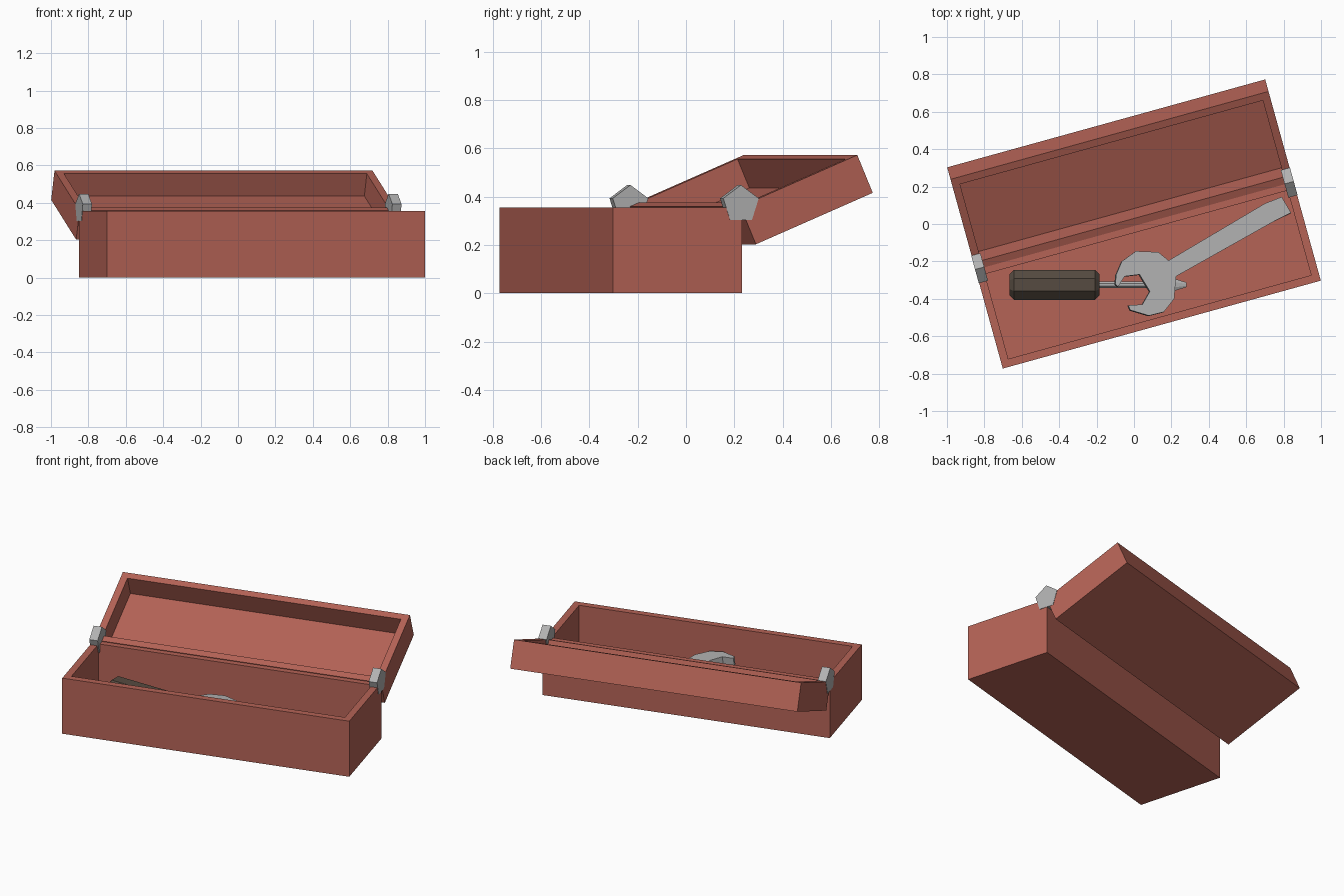
import bpy, bmesh, math
from mathutils import Matrix, Vector

if "Cube" in bpy.data.objects:
    bpy.data.objects.remove(bpy.data.objects["Cube"])

BOX = Matrix.Rotation(math.radians(15.45), 4, 'Z')   # whole box is turned on the floor
HALF, WALL = 0.882, 0.042
HINGE_Y, BASE_H = -0.004, 0.355


def material(name, rgb):
    m = bpy.data.materials.new(name)
    m.diffuse_color = (*rgb, 1)
    m.use_nodes = True
    m.node_tree.nodes["Principled BSDF"].inputs["Base Color"].default_value = m.diffuse_color
    return m


RED = material("red_brown", (0.46, 0.125, 0.093))
DARK = material("dark_brown", (0.092, 0.07, 0.052))
STEEL = material("steel", (0.44, 0.44, 0.44))


def finish(bm, name, mat, matrix=Matrix()):
    bmesh.ops.recalc_face_normals(bm, faces=bm.faces[:])
    mesh = bpy.data.meshes.new(name)
    bm.to_mesh(mesh)
    bm.free()
    ob = bpy.data.objects.new(name, mesh)
    ob.matrix_world = matrix
    mesh.materials.append(mat)
    bpy.context.collection.objects.link(ob)


def tray(name, y0, y1, z0, z1, floor, matrix):
    """Open-topped box: rim from an inset, cavity pushed down to the floor."""
    bm = bmesh.new()
    bmesh.ops.create_cube(bm, size=1, matrix=Matrix.Translation((0, (y0 + y1) / 2, (z0 + z1) / 2))
                          @ Matrix.Diagonal((2 * HALF, y1 - y0, z1 - z0, 1)))
    top = max(bm.faces, key=lambda f: f.calc_center_median().z)
    bmesh.ops.inset_region(bm, faces=[top], thickness=WALL, use_even_offset=True)
    res = bmesh.ops.extrude_discrete_faces(bm, faces=[top])
    for v in res["faces"][0].verts:
        v.co.z = z0 + floor
    finish(bm, name, RED, matrix)


def bridge(bm, a, b):
    """Closed solid between two matching loops of points."""
    a = [bm.verts.new(p) for p in a]
    b = [bm.verts.new(p) for p in b]
    bm.faces.new(a)
    bm.faces.new(b[::-1])
    for i in range(len(a)):
        j = (i + 1) % len(a)
        bm.faces.new((a[i], b[i], b[j], a[j]))


def loft(name, sections, sides, mat, matrix):
    """Rings along x; each section is (x, y radius, z radius), flat side up."""
    bm = bmesh.new()
    rings = []
    for x, ry, rz in sections:
        angles = [2 * math.pi * (i + 0.5) / sides for i in range(sides)]
        rings.append([bm.verts.new((x, ry * math.cos(a), rz * math.sin(a))) for a in angles])
    for a, b in zip(rings, rings[1:]):
        for i in range(sides):
            j = (i + 1) % sides
            bm.faces.new((a[i], a[j], b[j], b[i]))
    bm.faces.new(rings[0])
    bm.faces.new(rings[-1])
    finish(bm, name, mat, matrix)


# Box base and opened lid
tray("box_base", -0.558, HINGE_Y, 0, BASE_H, 0.04, BOX)
tray("box_lid", 0, 0.545, -0.17, 0, 0.04,
     BOX @ Matrix.Translation((0, -0.01, 0.359)) @ Matrix.Rotation(math.radians(23), 4, 'X'))

# Five-sided hinges at both ends, one corner up
for side, name in ((-1, "hinge_left"), (1, "hinge_right")):
    bm = bmesh.new()
    ring = [(0.08 * math.sin(i * math.tau / 5), 0.08 * math.cos(i * math.tau / 5)) for i in range(5)]
    bridge(bm, [(side * 0.833, y, z) for y, z in ring], [(side * 0.884, y, z) for y, z in ring])
    finish(bm, name, STEEL, BOX @ Matrix.Translation((0, -0.008, 0.368)))

# Screwdriver lying on the floor: octagonal handle, thin shaft, flat tip
AXIS = Matrix.Translation((0, -0.325, 0.12))
loft("screwdriver_handle", [(-0.665, 0.062, 0.062), (-0.642, 0.0866, 0.0866),
                            (-0.208, 0.0866, 0.0866), (-0.185, 0.062, 0.062)], 8, DARK, AXIS)
loft("screwdriver_shaft", [(-0.19, 0.018, 0.018), (0.19, 0.018, 0.018),
                           (0.22, 0.034, 0.016), (0.28, 0.014, 0.004)], 8, STEEL, AXIS)

# Open-ended wrench: flat outline, propped on the shaft and sloping to the floor
OUTLINE = [(0.79, 0.145), (0.70, 0.11), (0.185, -0.195), (0.13, -0.15), (0.01, -0.145),
           (-0.065, -0.20), (-0.095, -0.27), (-0.10, -0.32), (-0.085, -0.335), (-0.05, -0.28),
           (0.03, -0.27), (0.085, -0.36), (0.045, -0.43), (-0.03, -0.435), (-0.02, -0.46),
           (0.08, -0.49), (0.16, -0.47), (0.215, -0.40), (0.225, -0.28), (0.75, 0.015),
           (0.84, 0.06)]
SLOPE, THICK = 0.12, 0.05
along = Vector((0.866, 0.5, 0))
up = (along * SLOPE + Vector((0, 0, 1))).normalized()
upper = []
for x, y in OUTLINE:
    s = (Vector((x, y, 0)) - Vector((0.08, -0.36, 0))).dot(along)
    upper.append(Vector((x, y, 0.20 - SLOPE * s)))
bm = bmesh.new()
bridge(bm, upper, [p - up * THICK for p in upper])
finish(bm, "wrench", STEEL)
